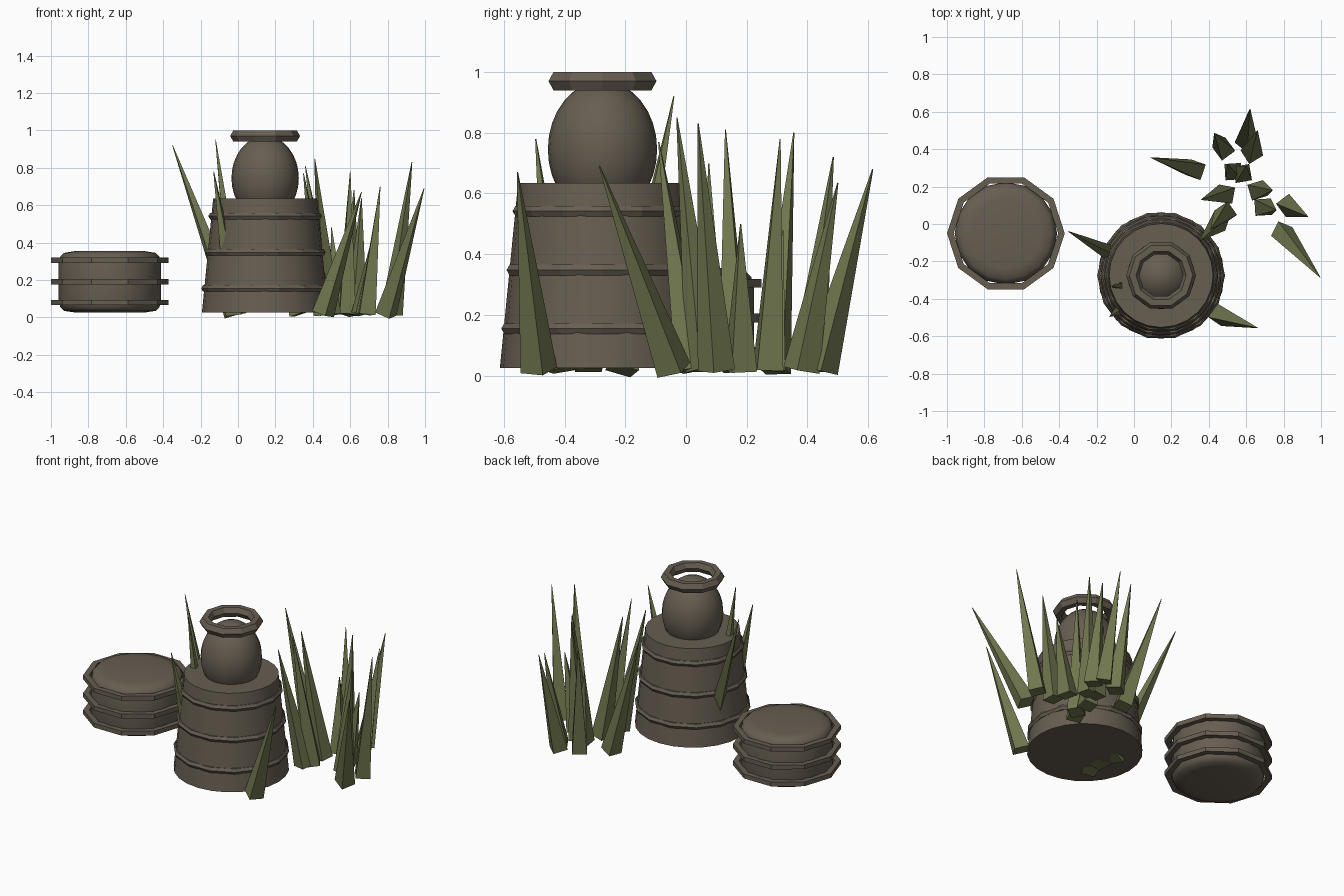
import bpy, bmesh, math
from mathutils import Vector

if "Cube" in bpy.data.objects:
    bpy.data.objects.remove(bpy.data.objects["Cube"])


def material(name, color):
    m = bpy.data.materials.new(name)
    m.use_nodes = True
    m.diffuse_color = color
    m.node_tree.nodes["Principled BSDF"].inputs["Base Color"].default_value = color
    return m


brown = material("weathered brown", (0.135, 0.112, 0.083, 1))
green = material("reed green", (0.165, 0.185, 0.078, 1))


def finish(name, bm, mat, loc=(0, 0, 0), smooth=False):
    bmesh.ops.recalc_face_normals(bm, faces=bm.faces)
    me = bpy.data.meshes.new(name)
    bm.to_mesh(me)
    bm.free()
    me.materials.append(mat)
    ob = bpy.data.objects.new(name, me)
    ob.location = loc
    bpy.context.collection.objects.link(ob)
    if smooth:
        bpy.ops.object.select_all(action="DESELECT")
        ob.select_set(True)
        bpy.context.view_layer.objects.active = ob
        bpy.ops.object.shade_smooth_by_angle(angle=math.radians(40))
    return ob


def lathe(name, profile, sides, loc, closed=False, smooth=False):
    """Revolve (radius, z) points; closed makes a ring, open gets end caps."""
    bm = bmesh.new()
    loops = []
    for r, z in profile:
        angles = [math.tau * i / sides for i in range(sides)]
        loops.append([bm.verts.new((r * math.cos(a), r * math.sin(a), z)) for a in angles])
    pairs = list(zip(loops, loops[1:]))
    if closed:
        pairs.append((loops[-1], loops[0]))
    else:
        bm.faces.new(loops[0])
        bm.faces.new(loops[-1])
    for a, b in pairs:
        for i in range(sides):
            j = (i + 1) % sides
            bm.faces.new((a[i], a[j], b[j], b[i]))
    return finish(name, bm, brown, loc, smooth)


def ring(name, radius, half_w, half_h, sides, section, loc, turn=0.0):
    angles = [turn + math.tau * k / section for k in range(section)]
    profile = [(radius + half_w * math.cos(a), half_h * math.sin(a)) for a in angles]
    return lathe(name, profile, sides, loc, closed=True)


# Tapered basket with three hoops that surface at their corners
bx, by = 0.145, -0.275
lathe("basket", [(0.338, 0.025), (0.278, 0.635)], 24, (bx, by, 0), smooth=True)
for n, (z, r) in enumerate([(0.155, 0.322), (0.348, 0.304), (0.542, 0.284)]):
    ring(f"basket_hoop_{n + 1}", r, 0.02, 0.02, 14, 6, (bx, by, z))

# Rounded jar and its rim
bm = bmesh.new()
bmesh.ops.create_uvsphere(bm, u_segments=24, v_segments=16, radius=1)
bmesh.ops.scale(bm, vec=(0.18, 0.18, 0.225), verts=bm.verts)
finish("jar", bm, brown, (bx, by, 0.745), smooth=True)
ring("jar_rim", 0.152, 0.035, 0.035, 10, 6, (bx, by, 0.97))

# Low round drum with three square-section hoops
dx, dy = -0.685, -0.05
drum = [(0.19, 0.027), (0.245, 0.035), (0.265, 0.055), (0.274, 0.09),
        (0.274, 0.29), (0.265, 0.325), (0.245, 0.345), (0.19, 0.354)]
lathe("drum", drum, 16, (dx, dy, 0), smooth=True)
for n, z in enumerate((0.08, 0.19, 0.305)):
    ring(f"drum_hoop_{n + 1}", 0.297, 0.025, 0.02, 10, 4, (dx, dy, z), math.pi / 4)


# Reed blades: four-sided spikes from base to tip
def blade(name, base, tip, turn, radius=0.062):
    base, tip = Vector(base), Vector(tip)
    axis = tip - base
    bm = bmesh.new()
    bmesh.ops.create_cone(bm, cap_ends=True, segments=4, radius1=radius,
                          radius2=0.002, depth=axis.length)
    rot = axis.to_track_quat("Z", "Y").to_matrix()
    spin = turn
    for v in bm.verts:
        c, s = math.cos(spin), math.sin(spin)
        p = Vector((v.co.x * c - v.co.y * s, v.co.x * s + v.co.y * c, v.co.z))
        v.co = rot @ p + (base + tip) / 2
    return finish(name, bm, green)


blades = [
    # around the basket
    ((-0.02, -0.21), (-0.35, -0.04, 0.92)),
    ((0.0, -0.32), (-0.12, -0.335, 0.95)),
    ((-0.01, -0.41), (-0.13, -0.495, 0.78)),
    ((0.455, -0.485), (0.66, -0.555, 0.67)),
    # main clump
    ((0.79, -0.04), (0.995, -0.285, 0.69)),
    ((0.82, 0.10), (0.93, 0.04, 0.83)),
    ((0.69, 0.09), (0.76, 0.075, 0.70)),
    ((0.60, 0.44), (0.62, 0.615, 0.68)),
    ((0.48, 0.40), (0.43, 0.485, 0.72)),
    ((0.63, 0.38), (0.66, 0.50, 0.635)),
    ((0.33, 0.29), (0.09, 0.355, 0.80)),
    ((0.58, 0.27), (0.60, 0.31, 0.78)),
    ((0.49, 0.06), (0.41, -0.03, 0.85)),
    ((0.46, 0.02), (0.35, -0.09, 0.77)),
    ((0.49, 0.16), (0.36, 0.13, 0.81)),
    ((0.66, 0.18), (0.74, 0.18, 0.50)),
    ((0.53, 0.28), (0.50, 0.32, 0.48)),
]
for n, (b, t) in enumerate(blades):
    blade(f"reed_blade_{n + 1}", (b[0], b[1], 0.018), t, n * 0.7)
